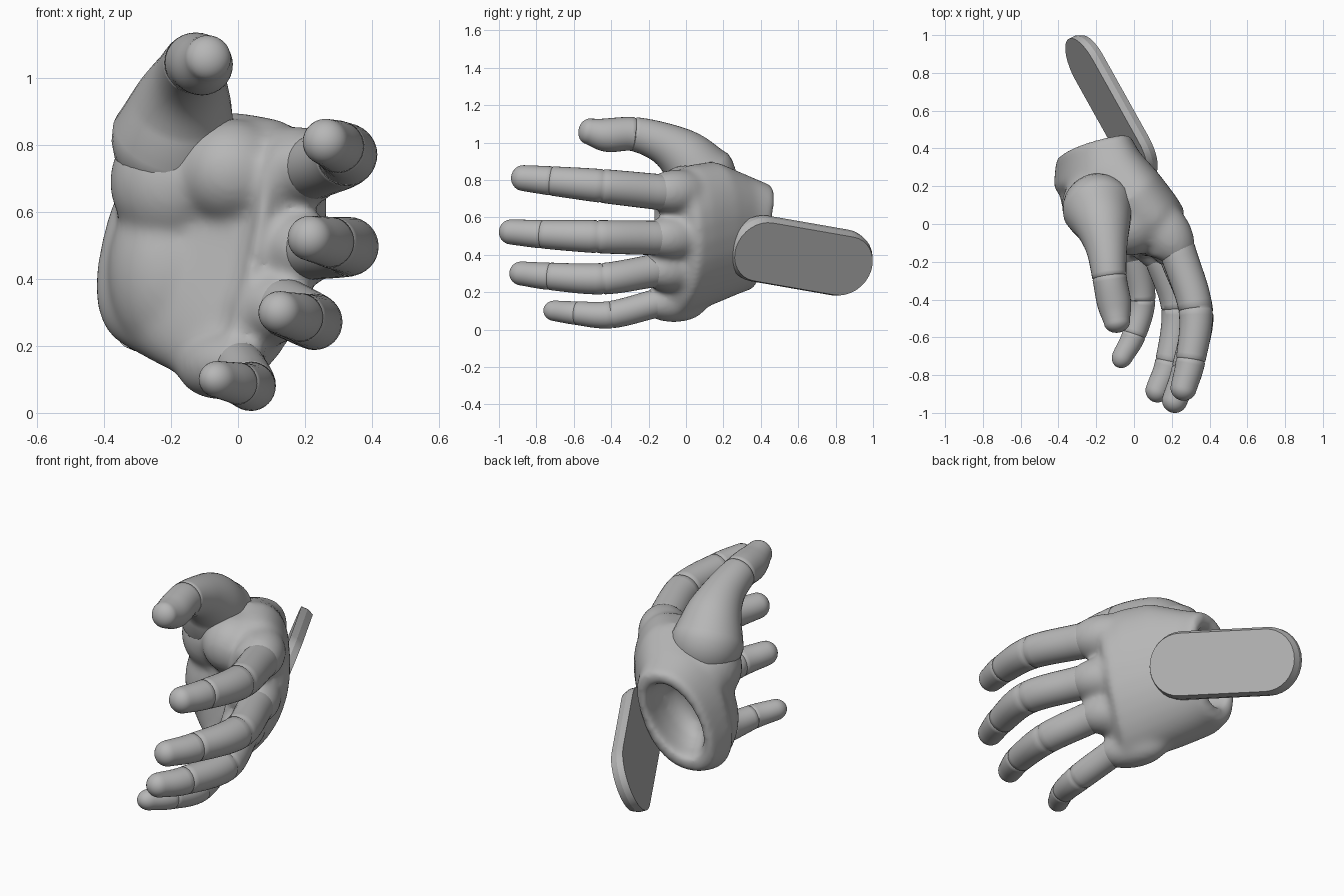
import bpy, bmesh, math
from mathutils import Vector as V, Matrix

if "Cube" in bpy.data.objects:
    bpy.data.objects.remove(bpy.data.objects["Cube"], do_unlink=True)

grey = bpy.data.materials.new("plain grey")
grey.use_nodes = True
colour = (0.47, 0.47, 0.47, 1)
grey.diffuse_color = colour
grey.node_tree.nodes["Principled BSDF"].inputs["Base Color"].default_value = colour
SIDES = 32


def finish(bm, name):
    bmesh.ops.recalc_face_normals(bm, faces=bm.faces)
    mesh = bpy.data.meshes.new(name)
    bm.to_mesh(mesh)
    bm.free()
    mesh.materials.append(grey)
    obj = bpy.data.objects.new(name, mesh)
    bpy.context.collection.objects.link(obj)
    return obj


def smooth(obj, angle):
    bpy.ops.object.select_all(action="DESELECT")
    obj.select_set(True)
    bpy.context.view_layer.objects.active = obj
    bpy.ops.object.shade_smooth_by_angle(angle=math.radians(angle))


def loft(bm, rings):
    rows = [[bm.verts.new(p) for p in ring] for ring in rings]
    for a, b in zip(rows, rows[1:]):
        for i in range(len(a)):
            j = (i + 1) % len(a)
            bm.faces.new((a[i], a[j], b[j], b[i]))
    bm.faces.new(rows[0])
    bm.faces.new(rows[-1])


def spline(points, t):
    """Smooth interpolation through points; t counts whole points."""
    i = min(int(t), len(points) - 2)
    f = t - i
    p1, p2 = points[i], points[i + 1]
    p0 = points[i - 1] if i else p1 * 2 - p2
    p3 = points[i + 2] if i + 2 < len(points) else p2 * 2 - p1
    return 0.5 * (p1 * 2 + (p2 - p0) * f + (p0 * 2 - p1 * 5 + p2 * 4 - p3) * f * f
                  + (p1 * 3 - p0 - p2 * 3 + p3) * f ** 3)


def digit(name, points, joints, cap=0.065):
    """Tapered finger with rounded ends and a fine groove at each joint."""
    pts = [V(p) for p in points]
    end = len(pts) - 1
    steps = [i / 8 for i in range(end * 8 + 1)]
    steps += [j + d for j in joints for d in (-0.025, 0.025)]
    path = []
    for t in sorted(steps):
        p = spline(pts, t)
        path.append((p.xyz, p.w * (0.94 if t in joints else 1)))
    rings = []

    def ring(c, r, d):
        side = d.cross(V((0, 0, 1))).normalized()
        up = side.cross(d)
        rings.append([c + (side * math.cos(a) + up * math.sin(a)) * r
                      for a in (k * math.tau / SIDES for k in range(SIDES))])

    first = (path[1][0] - path[0][0]).normalized()
    last = (path[-1][0] - path[-2][0]).normalized()
    for k in range(1, 7):
        a = k * math.pi / 14
        ring(path[0][0] - first * math.cos(a) * path[0][1], path[0][1] * math.sin(a), first)
    for i, (c, r) in enumerate(path):
        ring(c, r, (path[min(i + 1, len(path) - 1)][0] - path[max(i - 1, 0)][0]).normalized())
    for k in range(1, 8):
        a = k * math.pi / 15
        ring(path[-1][0] + last * math.sin(a) * cap, path[-1][1] * math.cos(a), last)
    bm = bmesh.new()
    loft(bm, rings)
    smooth(finish(bm, name), 60)


# Fingers and thumb: x, y, z, radius along each bone
fingers = {
    "index_finger": [(0.23, -0.14, 0.735, 0.096), (0.325, -0.45, 0.768, 0.09),
                     (0.3, -0.72, 0.795, 0.078), (0.262, -0.87, 0.81, 0.069)],
    "middle_finger": [(0.222, -0.16, 0.49, 0.092), (0.332, -0.475, 0.497, 0.088),
                      (0.275, -0.77, 0.51, 0.076), (0.215, -0.935, 0.522, 0.067)],
    "ring_finger": [(0.14, -0.17, 0.315, 0.088), (0.228, -0.445, 0.272, 0.084),
                    (0.185, -0.73, 0.285, 0.073), (0.125, -0.88, 0.3, 0.064)],
    "little_finger": [(0.005, -0.16, 0.14, 0.076), (0.04, -0.4, 0.08, 0.073),
                      (0.0, -0.585, 0.088, 0.063), (-0.06, -0.7, 0.1, 0.055)],
}
for name, points in fingers.items():
    digit(name, points, (1, 2))
digit("thumb", [(-0.19, 0.08, 0.82, 0.188), (-0.165, -0.01, 0.925, 0.148),
                (-0.145, -0.13, 1.0, 0.11), (-0.13, -0.28, 1.045, 0.091),
                (-0.105, -0.42, 1.04, 0.09), (-0.09, -0.52, 1.06, 0.069)], (3,), 0.055)


# Palm: sections from wrist to knuckles, each bottom, top, half thickness, bow, direction
def section(bottom, top, half, bow, across):
    bottom, top, across = V(bottom), V(top), V(across)
    out = []
    for k in range(SIDES):
        a = k * math.tau / SIDES
        s, c = math.sin(a), math.cos(a)
        v = math.copysign(abs(s) ** 0.85, s)
        u = math.copysign(abs(c) ** 0.85, c)
        out.append((bottom + top) / 2 + (top - bottom) / 2 * v
                   + across * (u * half + bow * (1 - v * v)))
    return out


rim, hand = (0.97, 0.22, 0), (0.8, 0.6, 0)
bm = bmesh.new()
loft(bm, [section(*s) for s in (
    ((-0.28, 0.36, 0.22), (-0.15, 0.46, 0.77), 0.185, 0.0, rim),
    ((-0.27, 0.27, 0.19), (-0.13, 0.31, 0.83), 0.228, 0.0, (0.92, 0.4, 0)),
    ((-0.18, 0.12, 0.13), (-0.02, 0.14, 0.9), 0.225, 0.03, hand),
    ((-0.08, 0.0, 0.08), (0.1, 0.02, 0.88), 0.18, 0.06, hand),
    ((-0.02, -0.07, 0.06), (0.16, -0.06, 0.84), 0.15, 0.08, hand),
    ((-0.03, -0.17, 0.08), (0.13, -0.17, 0.8), 0.09, 0.07, hand))])


def blob(at, size, turn=0.0):
    bmesh.ops.create_uvsphere(bm, u_segments=24, v_segments=16, radius=1,
                              matrix=Matrix.Translation(at) @ Matrix.Rotation(turn, 4, "Z")
                              @ Matrix.Diagonal((*size, 1)))


# Thumb mound, heel of the hand and web beside the thumb
blob((-0.19, 0.1, 0.69), (0.195, 0.18, 0.2))
blob((-0.2, 0.14, 0.42), (0.19, 0.18, 0.27))
blob((-0.02, 0.0, 0.72), (0.17, 0.17, 0.16))
# Knuckle collars, long in the direction of the fingers
toward = V((0.5, -0.86, 0))
for points in fingers.values():
    x, y, z, r = points[0]
    blob(V((x, y, z)) - toward * 0.11, (0.2, r + 0.032, r + 0.026), math.radians(-60))
palm = finish(bm, "palm")

# Hollow wrist
bm = bmesh.new()
centre, inward = V((-0.215, 0.41, 0.5)), V((0.3, -0.95, 0))
wide, tall = V(rim), V((0.13, 0.1, 0.5)).normalized()
loft(bm, [[centre + inward * d + (wide * math.cos(a) * 0.14 + tall * math.sin(a) * 0.22) * s
           for a in (k * math.tau / SIDES for k in range(SIDES))]
          for d, s in ((-0.15, 1.2), (-0.03, 1.08), (0.03, 0.97), (0.1, 0.9), (0.18, 0.75),
                       (0.23, 0.5), (0.25, 0.2))])
cutter = finish(bm, "wrist_cutter")


def fuse(size):
    remesh = palm.modifiers.new("fuse", "REMESH")
    remesh.mode = "VOXEL"
    remesh.voxel_size = size


fuse(0.016)
cut = palm.modifiers.new("hollow", "BOOLEAN")
cut.operation, cut.solver, cut.object = "DIFFERENCE", "EXACT", cutter
fuse(0.013)
soften = palm.modifiers.new("soften", "SMOOTH")
soften.factor, soften.iterations = 0.5, 24
bpy.context.view_layer.update()
fused = bpy.data.meshes.new_from_object(palm.evaluated_get(bpy.context.evaluated_depsgraph_get()))
palm.modifiers.clear()
palm.data = fused
bpy.data.objects.remove(cutter, do_unlink=True)
smooth(palm, 60)

# Rounded plate on the back of the hand
along = V((-0.48, 0.86, -0.15)).normalized()
up = V((0.3, 0.2, 0.93))
up = (up - along * up.dot(along)).normalized()
normal = up.cross(along)
if normal.x < 0:
    normal = -normal
middle = V((-0.115, 0.615, 0.39))


def capsule(r, depth):
    out = []
    for sign in (1, -1):
        for k in range(17):
            a = math.pi * (k / 16 - 0.5)
            out.append(middle + normal * depth + along * sign * (0.25 + r * math.cos(a))
                       + up * sign * r * math.sin(a))
    return out


bm = bmesh.new()
loft(bm, [capsule(0.183, -0.035), capsule(0.183, 0.0), capsule(0.168, 0.035)])
smooth(finish(bm, "back_plate"), 20)
